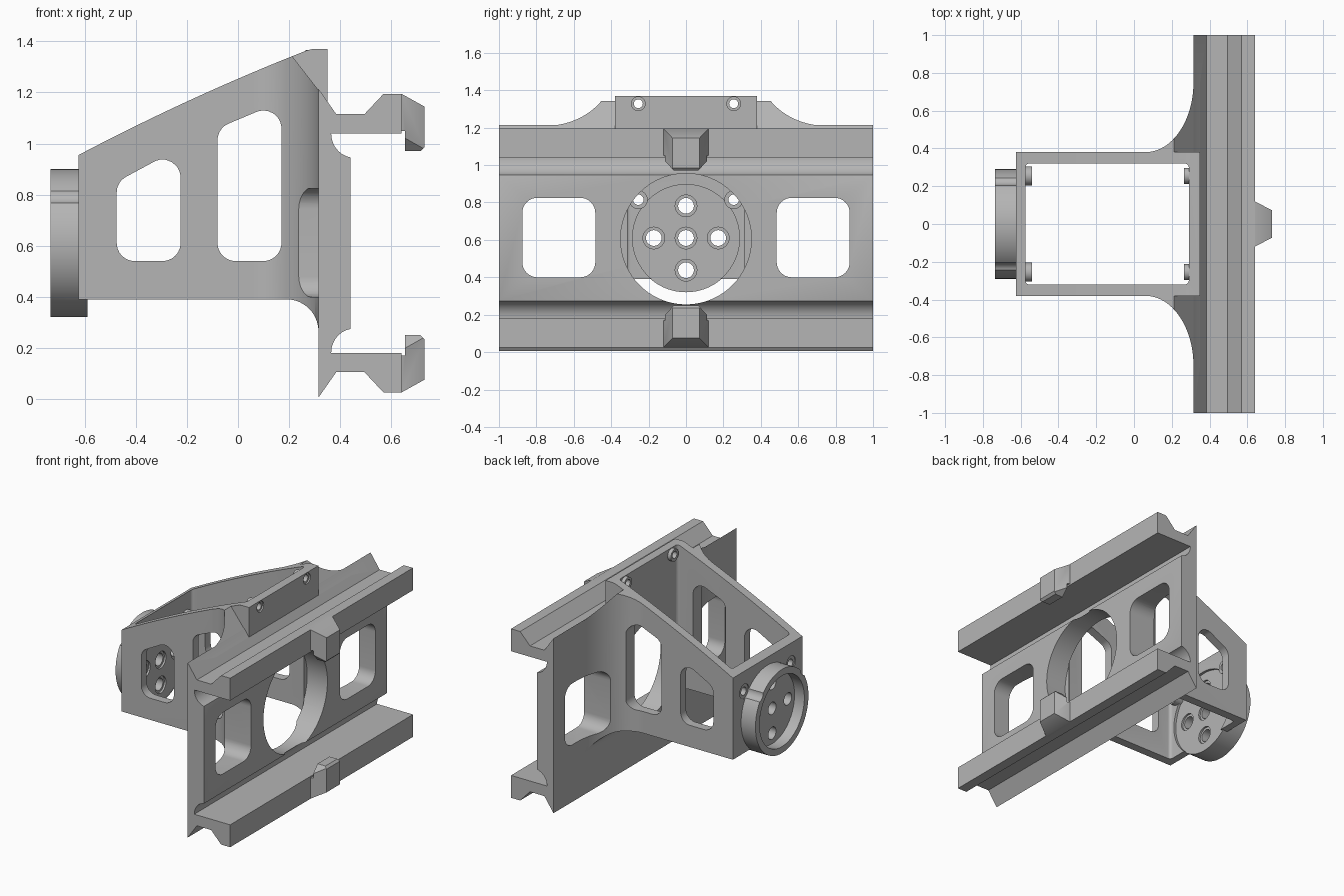
import bpy, bmesh
from math import sin, cos, pi, tan
from mathutils import Vector

old = bpy.data.objects.get("Cube")
if old:
    bpy.data.objects.remove(old, do_unlink=True)

grey = bpy.data.materials.new("machined_grey")
grey.use_nodes = True
grey.diffuse_color = (0.46, 0.46, 0.46, 1)
grey.node_tree.nodes["Principled BSDF"].inputs["Base Color"].default_value = (0.46, 0.46, 0.46, 1)

MID = 0.61                      # height of the hub axis and rail symmetry


def arc(cx, cy, rx, ry, a0, a1, n=14):
    return [(cx + rx * cos(pi / 180 * (a0 + (a1 - a0) * i / n)),
             cy + ry * sin(pi / 180 * (a0 + (a1 - a0) * i / n))) for i in range(n + 1)]


def rounded(corners, r, n=8):
    """Polygon with every corner rounded to radius r."""
    out = []
    for i, c in enumerate(corners):
        p = Vector(c)
        u = (Vector(corners[i - 1]) - p).normalized()
        v = (Vector(corners[(i + 1) % len(corners)]) - p).normalized()
        half = u.angle(v) / 2
        centre = p + (u + v).normalized() * (r / sin(half))
        a, b = p + u * (r / tan(half)) - centre, p + v * (r / tan(half)) - centre
        for k in range(n + 1):
            d = a.lerp(b, k / n).normalized() * r
            out.append(tuple(centre + d))
    return out


def prism(name, pts, axis, lo, hi):
    """Extrude a 2D outline along an axis; outline is in the other two axes."""
    place = {"X": lambda a, b, t: (t, a, b),
             "Y": lambda a, b, t: (a, t, b),
             "Z": lambda a, b, t: (a, b, t)}[axis]
    bm = bmesh.new()
    ends = [[bm.verts.new(place(a, b, t)) for a, b in pts] for t in (lo, hi)]
    bm.faces.new(ends[0])
    bm.faces.new(ends[1])
    for i in range(len(pts)):
        j = (i + 1) % len(pts)
        bm.faces.new((ends[0][i], ends[0][j], ends[1][j], ends[1][i]))
    bmesh.ops.recalc_face_normals(bm, faces=bm.faces)
    me = bpy.data.meshes.new(name)
    bm.to_mesh(me)
    bm.free()
    me.materials.append(grey)
    ob = bpy.data.objects.new(name, me)
    bpy.context.collection.objects.link(ob)
    return ob


def disc(name, y, z, r, lo, hi, n=48):
    return prism(name, arc(y, z, r, r, 0, 360, n)[:-1], "X", lo, hi)


def combine(ob, other, op="DIFFERENCE"):
    """Apply a boolean and remove the helper."""
    m = ob.modifiers.new(op, "BOOLEAN")
    m.operation, m.solver, m.object = op, "EXACT", other
    bpy.context.view_layer.update()
    dg = bpy.context.evaluated_depsgraph_get()
    me = bpy.data.meshes.new_from_object(ob.evaluated_get(dg))
    ob.modifiers.clear()
    ob.data = me
    bpy.data.objects.remove(other, do_unlink=True)


def smooth(ob):
    bpy.ops.object.select_all(action="DESELECT")
    ob.select_set(True)
    bpy.context.view_layer.objects.active = ob
    bpy.ops.object.shade_smooth_by_angle(angle=pi / 6)


# Bracket: flared plan outline met with the sloping side profile
flare = arc(0.06, 0.75, 0.255, 0.37, -90, 0, 24)
half_plan = [(-0.625, 0.38)] + flare + [(0.35, 0.75)]
plan = half_plan + [(x, -y) for x, y in reversed(half_plan)]
frame = prism("mount_frame", plan, "Z", -0.1, 1.6)
top = [(0.27 - 0.895 * t, 1.365 - 0.41 * t + 0.06 * t * (1 - t))
       for t in [i / 16 for i in range(17)]]
side = [(-0.625, 0.39)] + arc(0.19, 0.265, 0.125, 0.125, 90, 0) + [(0.35, 0.265), (0.35, 1.37), (0.29, 1.37)] + top
combine(frame, prism("side_profile", side, "Y", -1.2, 1.2), "INTERSECT")

# Sloping shoulders beside the top block
for s in (-1, 1):
    wedge = [(0.42, 1.075), (0.105, 1.48), (0.42, 1.48)]
    lo, hi = sorted((s * 0.38, s * 1.1))
    combine(frame, prism("shoulder_cut", wedge, "Y", lo, hi))

# Open middle
box = rounded([(-0.575, -0.32), (0.29, -0.32), (0.29, 0.32), (-0.575, 0.32)], 0.02, 4)
combine(frame, prism("hollow", box, "Z", -0.2, 1.7))

# Long rail section, symmetric about the middle height
lower = [(0.315, 0.005), (0.385, 0.105), (0.495, 0.105), (0.57, 0.025),
         (0.64, 0.025), (0.64, 0.18)] + arc(0.455, 0.18, 0.09, 0.095, 180, 100)
lower.append((0.44, 0.275))
upper = [(x, 2 * MID - z) for x, z in reversed(lower)]
combine(frame, prism("rail", lower + upper, "Y", -1, 1), "UNION")

# Round bore and rounded windows through the rail plate
combine(frame, disc("bore", 0, 0.605, 0.35, 0.285, 0.6, 72))
for s in (-1, 1):
    win = rounded([(s * 0.485, 0.4), (s * 0.875, 0.4), (s * 0.875, 0.825), (s * 0.485, 0.825)], 0.08)
    combine(frame, prism("plate_window", win, "X", 0.1, 0.6))

# Slanted windows through both side walls
for x0, x1, z0, z1 in ((-0.475, -0.225, 0.85, 0.985), (-0.08, 0.17, 1.06, 1.165)):
    win = rounded([(x0, 0.54), (x1, 0.54), (x1, z1), (x0, z0)], 0.07)
    combine(frame, prism("wall_window", win, "Y", -0.6, 0.6))

# Hub cup on the end wall
combine(frame, disc("hub", 0, MID, 0.29, -0.735, -0.59, 72), "UNION")
combine(frame, disc("cup_recess", 0, MID, 0.245, -0.8, -0.66, 72))
combine(frame, disc("inner_recess", 0, MID, 0.286, -0.592, -0.5, 72))
for y, z in ((0, 0), (0.172, 0), (-0.172, 0), (0, 0.172), (0, -0.172)):
    combine(frame, disc("hub_hole", y, MID + z, 0.042, -0.8, -0.5, 32))
    combine(frame, disc("hub_counterbore", y, MID + z, 0.058, -0.605, -0.5, 32))

# Screw bosses on the end wall and under the top edge
for s in (-1, 1):
    y = s * 0.255
    combine(frame, disc("end_boss", y, 0.815, 0.05, -0.61, -0.54, 32), "UNION")
    combine(frame, disc("end_screw_hole", y, 0.815, 0.028, -0.8, -0.5, 24))
    combine(frame, disc("end_screw_seat", y, 0.815, 0.05, -0.8, -0.62, 24))
    combine(frame, disc("top_boss", y, 1.325, 0.042, 0.265, 0.32, 32), "UNION")
    combine(frame, disc("top_screw_hole", y, 1.328, 0.024, 0.2, 0.5, 24))
    combine(frame, disc("top_screw_seat", y, 1.328, 0.037, 0.34, 0.5, 24))
smooth(frame)

# Tapered lugs at the middle of both rail lips
for s, name in ((1, "upper_lug"), (-1, "lower_lug")):
    prof = [(0.6, 0.585), (0.64, 0.585), (0.73, 0.535), (0.73, 0.375), (0.715, 0.36),
            (0.655, 0.36), (0.655, 0.44), (0.6, 0.44)]
    lug = prism(name, [(x, MID + s * h) for x, h in prof], "Y", -0.12, 0.12)
    taper = [(0.5, -0.12), (0.64, -0.12), (0.735, -0.07), (0.735, 0.07), (0.64, 0.12), (0.5, 0.12)]
    combine(lug, prism("lug_taper", taper, "Z", -0.2, 1.5), "INTERSECT")
    nose = [(-0.13, 0.7), (-0.13, 0.43), (-0.06, 0.355), (0.06, 0.355), (0.13, 0.43), (0.13, 0.7)]
    combine(lug, prism("lug_nose", [(y, MID + s * h) for y, h in nose], "X", 0.4, 0.9), "INTERSECT")
    smooth(lug)
